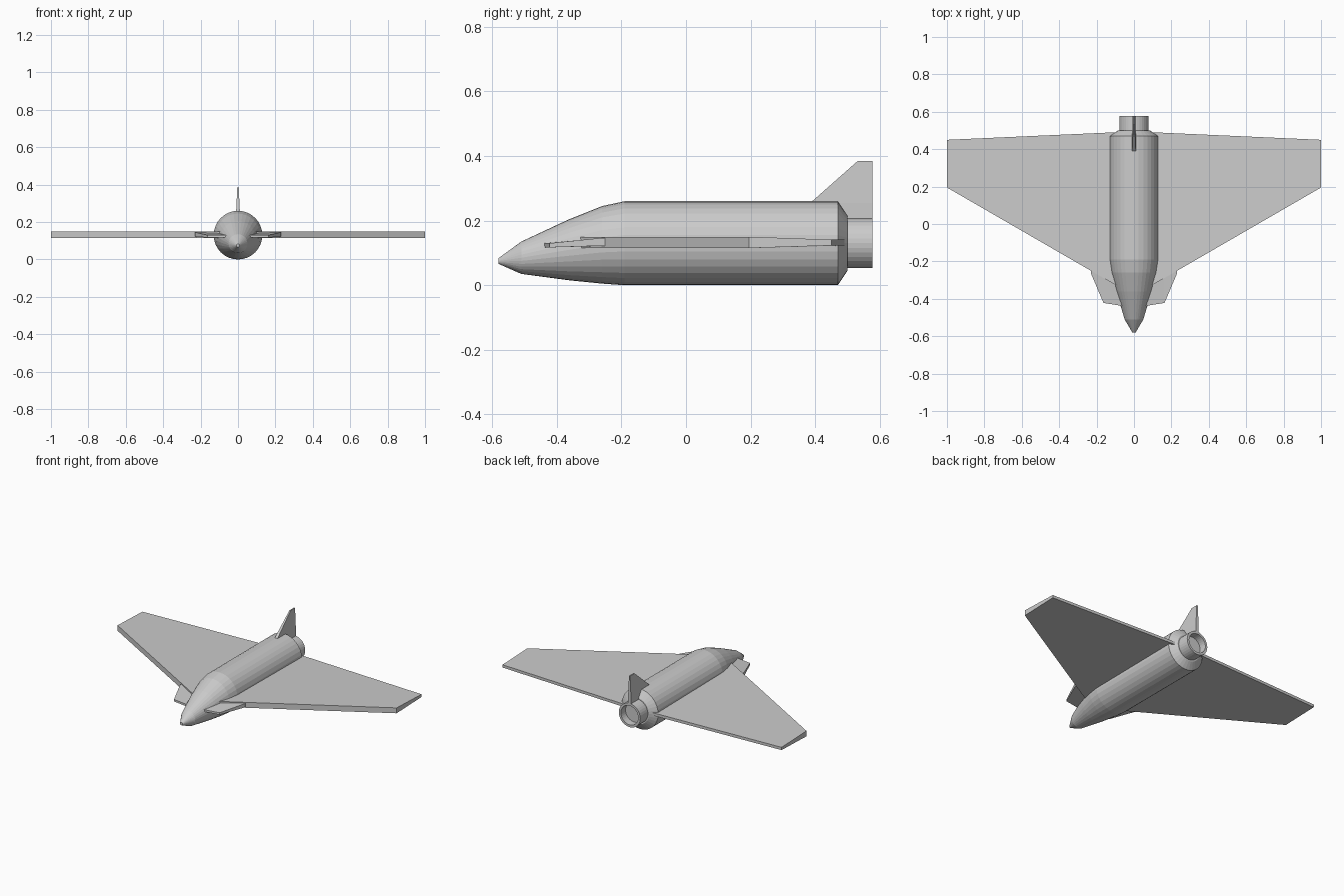
import bpy
import bmesh
import math

cube = bpy.data.objects.get("Cube")
if cube:
    bpy.data.objects.remove(cube)

GREY = (0.6, 0.6, 0.6, 1)
grey = bpy.data.materials.new("hull grey")
grey.use_nodes = True
grey.diffuse_color = GREY
grey.node_tree.nodes["Principled BSDF"].inputs["Base Color"].default_value = GREY


def loft(name, rings, smooth=False):
    """Skin a row of equal-length point rings and cap both ends."""
    bm = bmesh.new()
    loops = [[bm.verts.new(p) for p in ring] for ring in rings]
    n = len(loops[0])
    for a, b in zip(loops, loops[1:]):
        for i in range(n):
            j = (i + 1) % n
            bm.faces.new((a[i], a[j], b[j], b[i]))
    bm.faces.new(loops[0])
    bm.faces.new(loops[-1])
    bmesh.ops.recalc_face_normals(bm, faces=bm.faces)
    mesh = bpy.data.meshes.new(name)
    bm.to_mesh(mesh)
    bm.free()
    mesh.materials.append(grey)
    obj = bpy.data.objects.new(name, mesh)
    bpy.context.collection.objects.link(obj)
    if smooth:
        bpy.ops.object.select_all(action='DESELECT')
        obj.select_set(True)
        bpy.context.view_layer.objects.active = obj
        bpy.ops.object.shade_smooth_by_angle(angle=math.radians(30))
    return obj


def circle(y, z, r, n=32):
    angles = [2 * math.pi * i / n for i in range(n)]
    return [(r * math.sin(a), y, z + r * math.cos(a)) for a in angles]


def section(x, front, back):
    """Chordwise section: front and back are (y, bottom, top)."""
    return [(x, front[0], front[1]), (x, front[0], front[2]),
            (x, back[0], back[2]), (x, back[0], back[1])]


# Fuselage with drooped nose and tapered tail
body = [(-0.58, 0.075, 0.009), (-0.51, 0.085, 0.05), (-0.36, 0.11, 0.095),
        (-0.26, 0.125, 0.12), (-0.19, 0.13, 0.13), (0.47, 0.13, 0.13),
        (0.50, 0.13, 0.085)]
loft("fuselage", [circle(*s) for s in body])

# Hollow engine nozzle
nozzle = [(0.49, 0.13, 0.077), (0.578, 0.13, 0.077),
          (0.578, 0.13, 0.062), (0.53, 0.13, 0.062)]
loft("engine_nozzle", [circle(*s) for s in nozzle])

# Wings and foreplanes on both sides
for side, sign in (("left", 1), ("right", -1)):
    loft(side + "_wing", [
        section(sign * 0.04, (-0.36, 0.115, 0.15), (0.493, 0.123, 0.141)),
        section(sign, (0.195, 0.115, 0.15), (0.45, 0.123, 0.141))], True)
    loft(side + "_foreplane", [
        section(sign * 0.05, (-0.44, 0.117, 0.13), (-0.24, 0.122, 0.146)),
        section(sign * 0.163, (-0.422, 0.117, 0.13), (-0.25, 0.122, 0.146)),
        section(sign * 0.23, (-0.265, 0.122, 0.146), (-0.25, 0.122, 0.146))])


# Tail fin, thinner toward its tip
def fin_ring(z, front, back, half):
    return [(-half, front, z), (half, front, z), (half, back, z), (-half, back, z)]


loft("tail_fin", [fin_ring(0.2, 0.385, 0.578, 0.01),
                  fin_ring(0.255, 0.385, 0.578, 0.01),
                  fin_ring(0.385, 0.532, 0.578, 0.004)])
